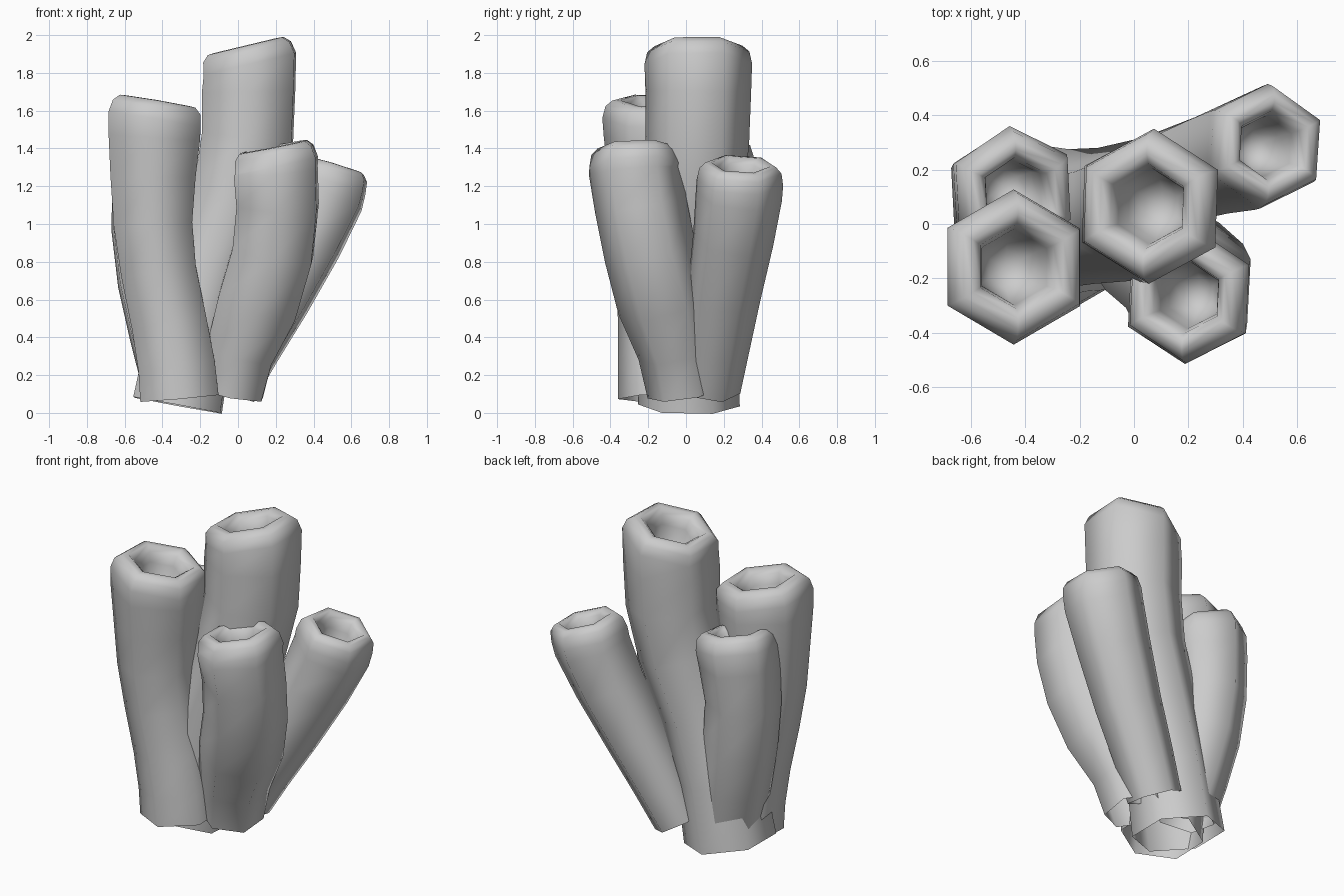
import bpy, bmesh, math
from mathutils import Vector

# lip and cup profile: (share of the top radius, drop below the rim)
LIP = [(1.0, 0.10), (0.95, 0.035), (0.82, 0.003), (0.68, 0.0), (0.55, 0.03),
       (0.49, 0.09), (0.43, 0.19), (0.25, 0.26)]


def ring(bm, centre, normal, radius, turn):
    """Six-sided ring across the tube, points facing front and back."""
    n = normal.normalized()
    u = (Vector((1, 0, 0)) - n * n.x).normalized()
    v = n.cross(u)
    out = []
    for i in range(6):
        a = math.radians(30 + turn + 60 * i)
        out.append(bm.verts.new(centre + (u * math.cos(a) + v * math.sin(a)) * radius))
    return out


def tube(name, path, top_normal, turn=0):
    """Open-based hollow tube; path rows are x, y, z, radius, last row is the rim."""
    bm = bmesh.new()
    pts = [Vector(p[:3]) for p in path]
    top_n = Vector(top_normal).normalized()
    rings = []
    for i in range(len(pts) - 1):
        t = pts[i + 1] - pts[max(i - 1, 0)]
        rings.append(ring(bm, pts[i], t, path[i][3], turn))
    for share, drop in LIP:
        rings.append(ring(bm, pts[-1] - top_n * drop, top_n, path[-1][3] * share, turn))
    for a, b in zip(rings, rings[1:]):
        for i in range(6):
            j = (i + 1) % 6
            bm.faces.new((a[i], a[j], b[j], b[i]))
    # floor of the cup
    tip = bm.verts.new(pts[-1] - top_n * 0.28)
    for i in range(6):
        bm.faces.new((rings[-1][i], rings[-1][(i + 1) % 6], tip))
    for f in bm.faces:
        f.smooth = True
    me = bpy.data.meshes.new(name)
    bm.to_mesh(me)
    bm.free()
    ob = bpy.data.objects.new(name, me)
    bpy.context.collection.objects.link(ob)


# tall middle tube
tube("tall_tube", [
    (-0.32, 0.015, 0.04, 0.27), (-0.25, 0.02, 0.42, 0.255), (-0.14, 0.03, 0.80, 0.25),
    (-0.01, 0.05, 1.15, 0.26), (0.05, 0.06, 1.45, 0.275), (0.056, 0.065, 1.70, 0.28),
    (0.04, 0.065, 1.945, 0.285)], (-0.24, 0, 1), -2)
# left front tube
tube("left_front_tube", [
    (-0.31, -0.12, 0.08, 0.24), (-0.325, -0.125, 0.25, 0.235), (-0.365, -0.13, 0.48, 0.23),
    (-0.42, -0.14, 0.75, 0.23), (-0.45, -0.15, 1.00, 0.24), (-0.45, -0.15, 1.25, 0.26),
    (-0.443, -0.155, 1.46, 0.28), (-0.425, -0.155, 1.65, 0.285)], (0.17, 0.03, 1), 0)
# right front tube
tube("right_front_tube", [
    (-0.03, -0.02, 0.10, 0.185), (0.01, -0.05, 0.32, 0.205), (0.105, -0.12, 0.58, 0.245),
    (0.185, -0.19, 0.85, 0.245), (0.21, -0.24, 1.10, 0.245),
    (0.20, -0.265, 1.28, 0.25), (0.185, -0.265, 1.41, 0.25)], (-0.2, -0.03, 1), -3)
# right back tube
tube("right_back_tube", [
    (-0.045, 0.13, 0.13, 0.16), (0.06, 0.16, 0.34, 0.175), (0.21, 0.20, 0.62, 0.195),
    (0.36, 0.25, 0.92, 0.215), (0.46, 0.28, 1.15, 0.23),
    (0.505, 0.29, 1.315, 0.23)], (0.30, 0.05, 1), -4)
# left back tube
tube("left_back_tube", [
    (-0.34, 0.03, 0.17, 0.19), (-0.39, 0.06, 0.42, 0.205), (-0.445, 0.09, 0.70, 0.215),
    (-0.475, 0.105, 0.98, 0.22), (-0.455, 0.115, 1.22, 0.235),
    (-0.425, 0.11, 1.42, 0.24)], (0.2, -0.12, 1), 3)
